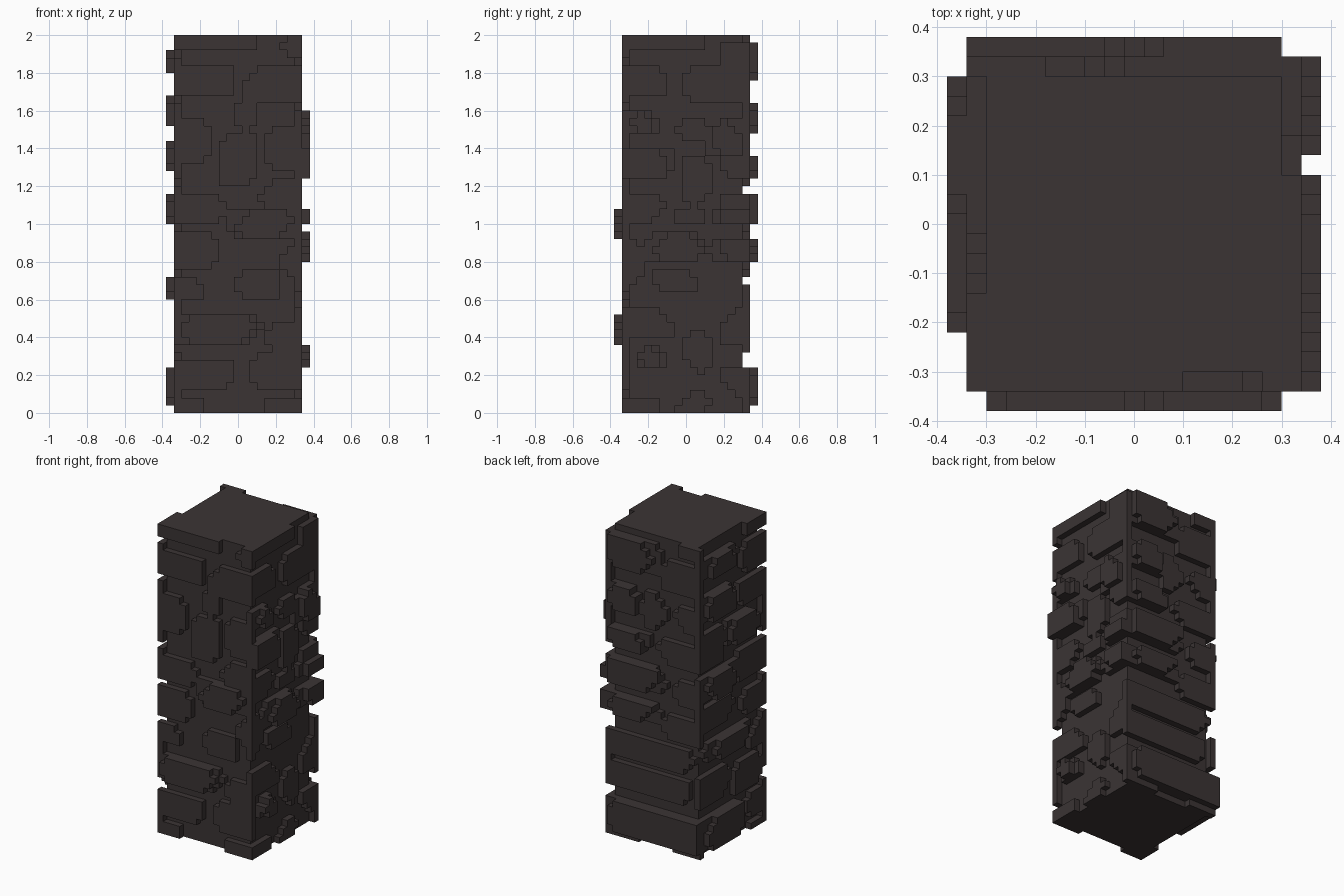
import bpy, bmesh, random

if "Cube" in bpy.data.objects:
    bpy.data.objects.remove(bpy.data.objects["Cube"])

random.seed(4)
V = 0.04            # block size
N, H = 19, 50       # blocks across (incl. raised stones) and high

# Stones per side: (u0, u1, z0, z1, level) in blocks, u runs along x or y from -0.38
FRONT = [
    (1, 12, 48, 50, 1), (15, 18, 47, 50, 1),
    (1, 9, 42, 46, 1), (10, 18, 41, 46, 1),
    (1, 6, 33, 39, 1), (7, 12, 30, 37, 1), (9, 12, 37, 42, 1), (13, 18, 32, 38, 1),
    (1, 8, 25, 29, 1), (12, 18, 27, 31, 1), (9, 17, 23, 27, 2),
    (1, 7, 19, 24, 1), (9, 15, 15, 19, 1), (1, 6, 15, 18, 1), (15, 18, 18, 22, 1),
    (2, 12, 9, 13, 2), (13, 18, 8, 12, 1),
    (1, 9, 3, 7, 1), (11, 18, 3, 8, 1), (1, 5, 0, 2, 1), (13, 18, 0, 2, 1)]
RIGHT = [
    (1, 12, 48, 50, 1), (14, 18, 44, 49, 1),
    (1, 7, 42, 46, 1), (9, 18, 41, 46, 1),
    (2, 6, 37, 40, 2), (8, 13, 36, 39, 1), (13, 17, 34, 39, 2),
    (1, 7, 31, 35, 2), (9, 13, 27, 34, 1), (14, 18, 31, 34, 1),
    (1, 7, 25, 29, 1), (8, 12, 25, 27, 1), (14, 18, 25, 27, 2), (14, 18, 27, 29, 1),
    (1, 4, 16, 24, 1), (5, 12, 20, 24, 2), (5, 11, 16, 19, 1), (13, 18, 20, 23, 2),
    (1, 8, 10, 14, 1), (14, 18, 9, 14, 1), (9, 13, 5, 11, 1), (3, 7, 6, 9, 2),
    (14, 18, 2, 6, 1), (1, 6, 0, 2, 1), (8, 13, 0, 3, 1)]
BACK = [
    (1, 5, 48, 50, 1), (9, 17, 44, 49, 2), (1, 8, 42, 47, 1),
    (12, 17, 37, 41, 2), (7, 11, 35, 41, 1), (1, 6, 36, 40, 1),
    (11, 17, 31, 34, 2), (1, 9, 30, 34, 1),
    (8, 17, 25, 29, 2), (1, 7, 24, 28, 1),
    (9, 17, 20, 23, 2), (1, 8, 18, 22, 1),
    (2, 18, 13, 17, 1), (3, 18, 8, 12, 1),
    (1, 17, 1, 6, 2), (1, 6, 0, 2, 1), (12, 18, 0, 2, 1)]
LEFT = [
    (1, 6, 48, 50, 1), (9, 17, 45, 48, 2), (1, 7, 42, 47, 1),
    (10, 17, 38, 42, 2), (1, 8, 37, 41, 1),
    (4, 11, 32, 36, 2), (12, 18, 30, 36, 1), (1, 3, 31, 36, 1),
    (10, 17, 25, 29, 2), (1, 9, 25, 30, 1),
    (1, 8, 19, 23, 1), (9, 18, 20, 24, 1),
    (6, 16, 15, 18, 2), (1, 5, 13, 17, 1),
    (2, 9, 7, 12, 1), (10, 18, 8, 13, 1),
    (8, 17, 1, 6, 2), (1, 6, 2, 6, 1), (1, 5, 0, 1, 1)]

# Solid core
cells = {(x, y, z) for x in range(2, 17) for y in range(2, 17) for z in range(H)}


def place(side, u, z, depth):
    """Block at u, z lying depth blocks outside the core of one side."""
    lo, hi = 2 - depth, 16 + depth
    cells.add({'front': (u, lo, z), 'back': (u, hi, z),
               'left': (lo, u, z), 'right': (hi, u, z)}[side])


def slab(side, u0, u1, z0, z1, depth):
    """Flat stone with stepped corners."""
    cut = [random.choice((0, 1, 1, 2)) if z1 - z0 > 2 else 0 for _ in range(4)]
    for u in range(u0, u1):
        for z in range(z0, z1):
            a, b, c, d = u - u0, u1 - 1 - u, z - z0, z1 - 1 - z
            # outer corners of the pillar stay square
            if u0 > 1 and (a + c < cut[0] or a + d < cut[1]):
                continue
            if u1 < 18 and (b + c < cut[2] or b + d < cut[3]):
                continue
            place(side, u, z, depth)


for side, stones in (('front', FRONT), ('right', RIGHT), ('back', BACK), ('left', LEFT)):
    for u0, u1, z0, z1, level in stones:
        if level == 2:   # raised stone on a wider footing
            slab(side, max(1, u0 - 1), min(18, u1 + 1), z0, z1, 1)
            slab(side, u0, u1, z0, z1, 2)
        else:
            slab(side, u0, u1, z0, z1, 1)

# Skin: one quad for each exposed block side
bm = bmesh.new()
verts = {}


def vert(p):
    if p not in verts:
        verts[p] = bm.verts.new(((p[0] - N / 2) * V, (p[1] - N / 2) * V, p[2] * V))
    return verts[p]


for c in sorted(cells):
    for ax in range(3):
        for s in (0, 1):
            n = list(c)
            n[ax] += 1 if s else -1
            if tuple(n) in cells:
                continue
            quad = []
            for i, j in ((0, 0), (1, 0), (1, 1), (0, 1)):
                p = list(c)
                p[ax] += s
                p[(ax + 1) % 3] += i
                p[(ax + 2) % 3] += j
                quad.append(vert(tuple(p)))
            bm.faces.new(quad if s else quad[::-1])

mesh = bpy.data.meshes.new("stone_pillar")
bm.to_mesh(mesh)
bm.free()
pillar = bpy.data.objects.new("stone_pillar", mesh)
bpy.context.collection.objects.link(pillar)

stone = bpy.data.materials.new("dark stone")
stone.diffuse_color = (0.043, 0.034, 0.034, 1)
stone.use_nodes = True
stone.node_tree.nodes["Principled BSDF"].inputs["Base Color"].default_value = stone.diffuse_color
mesh.materials.append(stone)
